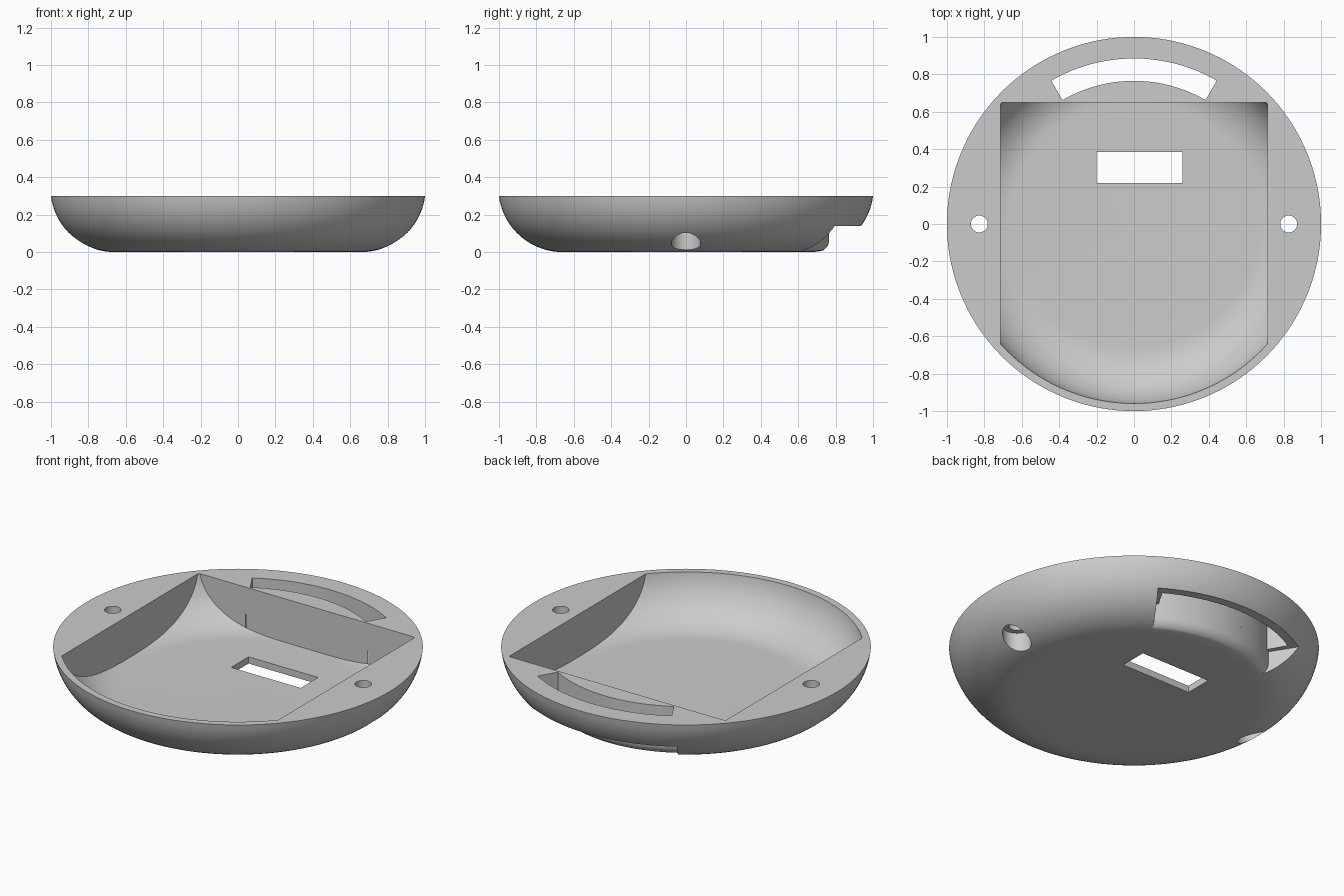
import bpy, bmesh, math
from math import sin, cos, pi, radians

cube = bpy.data.objects.get("Cube")
if cube:
    bpy.data.objects.remove(cube, do_unlink=True)

RIM_Z, ARC_R, ARC_X, ARC_Z = 0.3, 0.343, 0.66, 0.343
WALL = 0.04

grey = bpy.data.materials.new("light grey")
grey.use_nodes = True
grey.diffuse_color = (0.6, 0.6, 0.6, 1)
grey.node_tree.nodes["Principled BSDF"].inputs["Base Color"].default_value = (0.6, 0.6, 0.6, 1)


def finish(name, bm):
    bmesh.ops.recalc_face_normals(bm, faces=bm.faces)
    mesh = bpy.data.meshes.new(name)
    bm.to_mesh(mesh)
    bm.free()
    mesh.materials.append(grey)
    obj = bpy.data.objects.new(name, mesh)
    bpy.context.collection.objects.link(obj)
    return obj


def lathe(name, profile, steps=144, centre=(0, 0)):
    """Full turn of an open profile, capped at both ends."""
    bm = bmesh.new()
    rings = [[bm.verts.new((centre[0] + r * cos(2 * pi * i / steps),
                            centre[1] + r * sin(2 * pi * i / steps), z))
              for i in range(steps)] for r, z in profile]
    for a, b in zip(rings, rings[1:]):
        for i in range(steps):
            j = (i + 1) % steps
            bm.faces.new((a[i], a[j], b[j], b[i]))
    bm.faces.new(rings[0])
    bm.faces.new(rings[-1])
    return finish(name, bm)


def sector(name, loop, half_angle, steps=40):
    """Part turn of a closed section, centred on the back."""
    bm = bmesh.new()
    cuts = []
    for i in range(steps + 1):
        a = radians(90 - half_angle + 2 * half_angle * i / steps)
        cuts.append([bm.verts.new((r * cos(a), r * sin(a), z)) for r, z in loop])
    for a, b in zip(cuts, cuts[1:]):
        for i in range(len(loop)):
            j = (i + 1) % len(loop)
            bm.faces.new((a[i], a[j], b[j], b[i]))
    bm.faces.new(cuts[0])
    bm.faces.new(cuts[-1])
    return finish(name, bm)


def box(name, x0, x1, y0, y1, z0, z1):
    bm = bmesh.new()
    bmesh.ops.create_cube(bm, size=1)
    for v in bm.verts:
        v.co = (x1 if v.co.x > 0 else x0, y1 if v.co.y > 0 else y0, z1 if v.co.z > 0 else z0)
    return finish(name, bm)


def boolean(target, tool, operation="DIFFERENCE"):
    mod = target.modifiers.new("cut", "BOOLEAN")
    mod.operation, mod.solver, mod.object = operation, "EXACT", tool
    bpy.context.view_layer.objects.active = target
    bpy.ops.object.modifier_apply(modifier=mod.name)
    bpy.data.objects.remove(tool, do_unlink=True)


def bowl_profile(radius, top, steps=20):
    """Rounded edge from the flat bottom up to height top."""
    end = math.acos((ARC_Z - top) / radius)
    return [(ARC_X + radius * sin(end * i / steps), ARC_Z - radius * cos(end * i / steps))
            for i in range(steps + 1)]


# Outer shell
body = lathe("dish_body", bowl_profile(ARC_R, RIM_Z))

# Pocket with straight sides and back, following the shell at the front
inner = ARC_R - WALL
pocket = lathe("pocket", bowl_profile(inner, ARC_Z) + [(ARC_X + inner, 0.5)])
boolean(pocket, box("pocket_limits", -0.715, 0.715, -1.2, 0.65, -0.2, 0.8), "INTERSECT")
boolean(body, pocket)

# Rectangular opening in the floor
boolean(body, box("floor_opening", -0.2, 0.26, 0.22, 0.385, -0.2, 0.15))

# Curved slot through the rim
boolean(body, sector("rim_slot", [(0.765, 0.1), (0.885, 0.1), (0.885, 0.5), (0.765, 0.5)], 30))

# Recess under the slot, its inner wall rounded into the bottom
fillet = [(0.7 + 0.065 * cos(a), 0.065 - 0.065 * sin(a))
          for a in (radians(10 * i) for i in range(9))]
recess = [(0.68, -0.1), (1.2, -0.1), (1.2, 0.14), (0.765, 0.14)] + fillet + [(0.68, -0.002)]
boolean(body, sector("back_recess", recess, 32))

# Screw holes with wide recesses below
for x in (-0.827, 0.827):
    boolean(body, lathe("screw_hole", [(0.045, -0.2), (0.045, 0.5)], 40, (x, 0)))
    boolean(body, lathe("screw_recess", [(0.078, -0.2), (0.078, 0.13)], 48, (x, 0)))

# Smooth curves, keep crisp edges
bpy.ops.object.select_all(action="DESELECT")
body.select_set(True)
bpy.context.view_layer.objects.active = body
bpy.ops.object.shade_smooth_by_angle(angle=radians(30))
